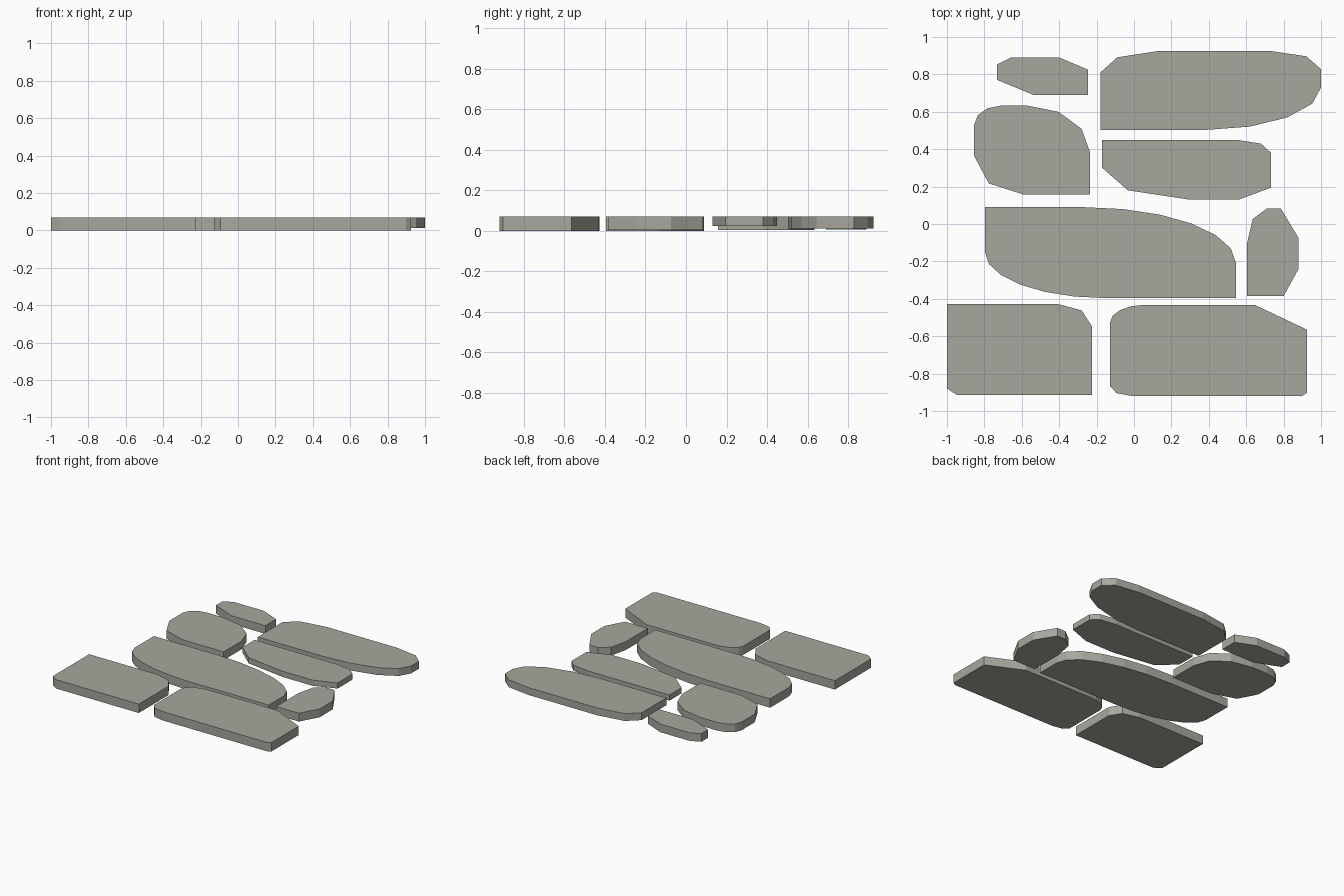
import bpy, bmesh, math

if "Cube" in bpy.data.objects:
    bpy.data.objects.remove(bpy.data.objects["Cube"])

TOP = 0.07

stone = bpy.data.materials.new("warm grey stone")
stone.diffuse_color = (0.39, 0.39, 0.345, 1)
stone.use_nodes = True
stone.node_tree.nodes["Principled BSDF"].inputs["Base Color"].default_value = stone.diffuse_color


def outline(x0, x1, y0, y1, corners):
    """Rectangle with elliptical corners: each is (dx, dy, segments) or None.
    Order: bottom right, top right, top left, bottom left."""
    pts = []
    spots = [(x1, y0, 1, -1), (x1, y1, 1, 1), (x0, y1, -1, 1), (x0, y0, -1, -1)]
    for i, ((x, y, sx, sy), c) in enumerate(zip(spots, corners)):
        if c is None:
            pts.append((x, y))
            continue
        dx, dy, n = c
        cx, cy = x - sx * dx, y - sy * dy
        start = -math.pi / 2 + i * math.pi / 2
        for k in range(n + 1):
            a = start + k * math.pi / 2 / n
            pts.append((cx + dx * math.cos(a), cy + dy * math.sin(a)))
    return pts


def slab(name, box, bottom, corners):
    """Flat paving stone extruded from its outline."""
    bm = bmesh.new()
    face = bm.faces.new([bm.verts.new((x, y, bottom)) for x, y in outline(*box, corners)])
    out = bmesh.ops.extrude_face_region(bm, geom=[face], use_keep_orig=True)
    for v in out["geom"]:
        if isinstance(v, bmesh.types.BMVert):
            v.co.z = TOP
    bmesh.ops.recalc_face_normals(bm, faces=bm.faces[:])
    me = bpy.data.meshes.new(name)
    bm.to_mesh(me)
    bm.free()
    me.materials.append(stone)
    bpy.context.collection.objects.link(bpy.data.objects.new(name, me))


# Back row
slab("back_left_small_stone", (-0.733, -0.245, 0.69, 0.89), 0.006,
     [None, (0.155, 0.065, 1), (0.075, 0.037, 1), (0.195, 0.118 - 0.037, 1)])
slab("back_right_long_stone", (-0.18, 1.0, 0.503, 0.925), 0.012,
     [(0.62, 0.227, 4), (0.27, 0.097, 2), (0.31, 0.115, 2), None])

# Second row
slab("middle_left_round_stone", (-0.855, -0.235, 0.157, 0.633), 0.005,
     [None, (0.335, 0.25, 3), (0.145, 0.104, 3), (0.265, 0.208, 2)])
slab("middle_right_stone", (-0.17, 0.733, 0.13, 0.45), 0.025,
     [(0.173, 0.065, 1), (0.183, 0.07, 2), None, (0.47, 0.17, 2)])

# Third row
slab("centre_long_stone", (-0.797, 0.545, -0.396, 0.09), 0.0,
     [None, (0.815, 0.297, 6), None, (0.645, 0.245, 6)])
slab("right_small_stone", (0.603, 0.88, -0.385, 0.083), 0.004,
     [(0.08, 0.145, 1), (0.095, 0.158, 1), (0.107, 0.193, 2), None])

# Front row
slab("front_left_stone", (-1.0, -0.225, -0.915, -0.427), 0.0,
     [None, (0.185, 0.12, 2), None, (0.055, 0.035, 1)])
slab("front_right_stone", (-0.128, 0.925, -0.92, -0.432), 0.0,
     [(0.028, 0.017, 1), (0.28, 0.133, 1), (0.185, 0.095, 4), (0.118, 0.053, 2)])
